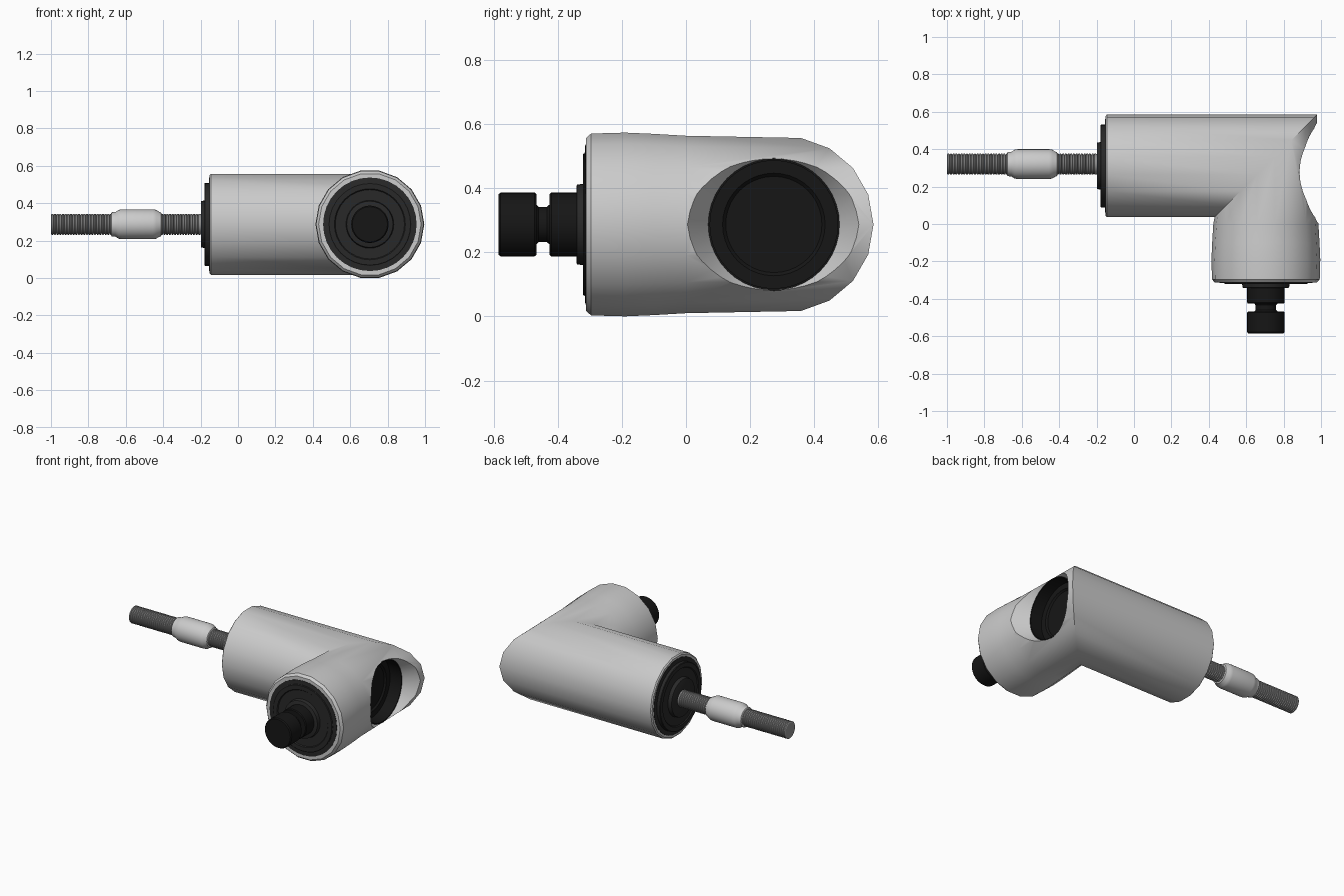
import bpy, bmesh
from math import sin, cos, pi, radians

if "Cube" in bpy.data.objects:
    bpy.data.objects.remove(bpy.data.objects["Cube"])

Z0 = 0.287       # shared axis height
YH = 0.311       # axis of the long housing (along x)
XA = 0.705       # axis of the short arm (along y)


def material(name, v):
    m = bpy.data.materials.new(name)
    m.diffuse_color = (v, v, v, 1)
    m.use_nodes = True
    m.node_tree.nodes["Principled BSDF"].inputs["Base Color"].default_value = m.diffuse_color
    return m


BLACK = material("black", 0.008)
DARK = material("dark_grey", 0.022)
STEEL = material("steel", 0.3)


def from_rings(name, rings, mat=None, angle=30):
    bm = bmesh.new()
    loops = [[bm.verts.new(p) for p in ring] for ring in rings]
    n = len(loops[0])
    for a, b in zip(loops, loops[1:]):
        for i in range(n):
            j = (i + 1) % n
            bm.faces.new((a[i], a[j], b[j], b[i]))
    bm.faces.new(loops[0])
    bm.faces.new(loops[-1])
    bmesh.ops.recalc_face_normals(bm, faces=bm.faces)
    me = bpy.data.meshes.new(name)
    bm.to_mesh(me)
    bm.free()
    ob = bpy.data.objects.new(name, me)
    bpy.context.collection.objects.link(ob)
    if mat:
        me.materials.append(mat)
    smooth(ob, angle)
    return ob


def smooth(ob, angle=30):
    bpy.ops.object.select_all(action='DESELECT')
    bpy.context.view_layer.objects.active = ob
    ob.select_set(True)
    bpy.ops.object.shade_smooth_by_angle(angle=radians(angle))


def ring_x(x, r, n=18, yc=YH):
    return [(x, yc + r * cos(2 * pi * i / n), Z0 + r * sin(2 * pi * i / n)) for i in range(n)]


def ring_y(y, r, n=18):
    return [(XA + r * cos(2 * pi * i / n), y, Z0 + r * sin(2 * pi * i / n)) for i in range(n)]


def lathe(name, profile, ring, n=32, mat=None, **kw):
    return from_rings(name, [ring(t, r, n, **kw) for t, r in profile], mat)


# mitred elbow housing: long tube, diagonal joint, slightly swelling arm
R = 0.274
mitre = [(XA + R * cos(2 * pi * i / 18), YH + R * cos(2 * pi * i / 18),
          Z0 + R * sin(2 * pi * i / 18)) for i in range(18)]
rings = [ring_x(-0.152, 0.266), ring_x(-0.145, R), mitre]
rings += [ring_y(y, r) for y, r in
          ((0.0, 0.281), (-0.1, 0.287), (-0.19, 0.291), (-0.296, 0.288), (-0.312, 0.274))]
housing = from_rings("housing", rings)

# flared round window cut into the elbow
cutter = lathe("window_cutter", [(0.72, 0.205), (0.885, 0.205), (0.99, 0.272), (1.1, 0.34)],
               ring_x, 40, yc=0.274)
cutter.hide_render = True
cutter.hide_viewport = False
mod = housing.modifiers.new("window", 'BOOLEAN')
mod.object = cutter
mod.operation = 'DIFFERENCE'
mod.solver = 'EXACT'
bpy.context.view_layer.objects.active = housing
bpy.ops.object.modifier_apply(modifier=mod.name)
bpy.data.objects.remove(cutter)
smooth(housing)

# dark liner and recessed disc inside the window
lathe("window_liner", [(0.71, 0.207), (0.885, 0.207), (0.885, 0.199), (0.80, 0.199),
                       (0.80, 0.16), (0.79, 0.15)], ring_x, 40, BLACK, yc=0.274)


# stepped end caps on both openings
def end_cap(name, ring, t, thick, n):
    steps = [(-0.03, 0.25), (0.002, 0.25), (0.004, 0.222), (thick - 0.003, 0.222),
             (thick, 0.218), (thick, 0.19), (thick - 0.006, 0.185), (thick - 0.006, 0.128),
             (thick + 0.018, 0.124), (thick + 0.02, 0.12)]
    lathe(name, [(t - d, r) for d, r in steps], ring, n, DARK)


end_cap("rear_cap", ring_x, -0.152, 0.027, 32)
end_cap("front_cap", ring_y, -0.312, 0.010, 32)

# black knob with a narrow neck
lathe("knob", [(-0.33, 0.1), (-0.42, 0.1), (-0.426, 0.095), (-0.426, 0.062), (-0.434, 0.055),
               (-0.46, 0.055), (-0.467, 0.062), (-0.467, 0.095), (-0.473, 0.1),
               (-0.578, 0.1), (-0.585, 0.094)], ring_y, 32, BLACK)

# ribbed rod
rib = 0.8 / 56
profile = []
for k in range(56):
    x = -1 + k * rib
    profile += [(x, 0.05), (x + 0.25 * rib, 0.056), (x + 0.75 * rib, 0.056)]
profile.append((-0.19, 0.05))
lathe("ribbed_rod", profile, ring_x, 24, STEEL, yc=0.32)

# rounded sleeve on the rod
lathe("rod_sleeve", [(-0.68, 0.056), (-0.676, 0.064), (-0.655, 0.066), (-0.638, 0.077),
                     (-0.62, 0.08), (-0.455, 0.08), (-0.437, 0.077), (-0.42, 0.066),
                     (-0.412, 0.064), (-0.408, 0.056)], ring_x, 32, yc=0.32)
